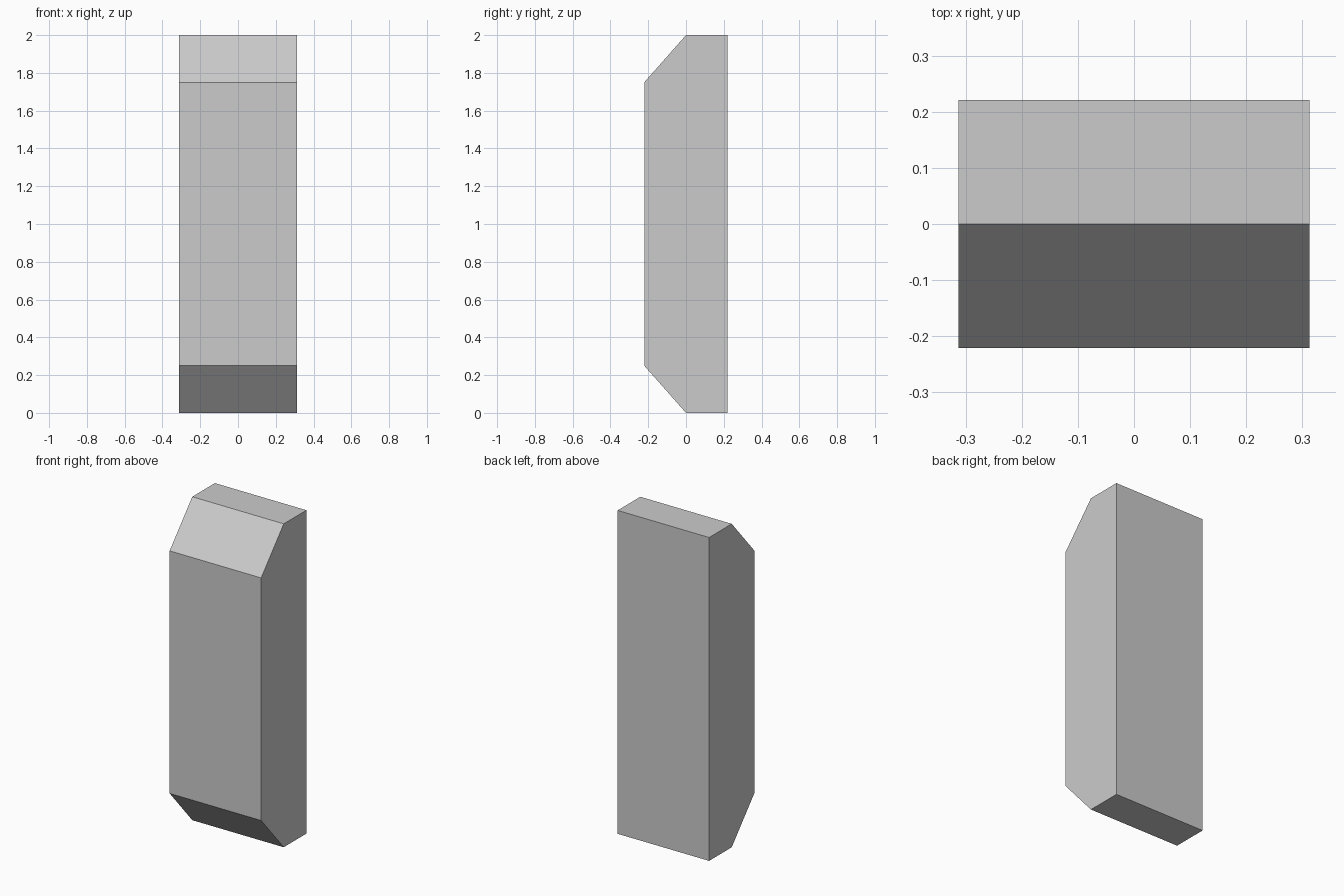
import bpy
import bmesh

if "Cube" in bpy.data.objects:
    bpy.data.objects.remove(bpy.data.objects["Cube"])

HALF_WIDTH = 0.313
HALF_DEPTH = 0.221
HEIGHT = 2.0
CHAMFER = 0.25

# Side profile (y, z): flat back, front chamfered at top and bottom
profile = [
    (HALF_DEPTH, 0), (HALF_DEPTH, HEIGHT), (0, HEIGHT),
    (-HALF_DEPTH, HEIGHT - CHAMFER), (-HALF_DEPTH, CHAMFER), (0, 0),
]

# Block body: extrude the profile across the width
bm = bmesh.new()
side = bm.faces.new([bm.verts.new((-HALF_WIDTH, y, z)) for y, z in profile])
extruded = bmesh.ops.extrude_face_region(bm, geom=[side], use_keep_orig=True)
new_verts = [g for g in extruded["geom"] if isinstance(g, bmesh.types.BMVert)]
bmesh.ops.translate(bm, verts=new_verts, vec=(2 * HALF_WIDTH, 0, 0))
bmesh.ops.recalc_face_normals(bm, faces=bm.faces)

mesh = bpy.data.meshes.new("chamfered_block")
bm.to_mesh(mesh)
bm.free()
block = bpy.data.objects.new("chamfered_block", mesh)
bpy.context.collection.objects.link(block)
